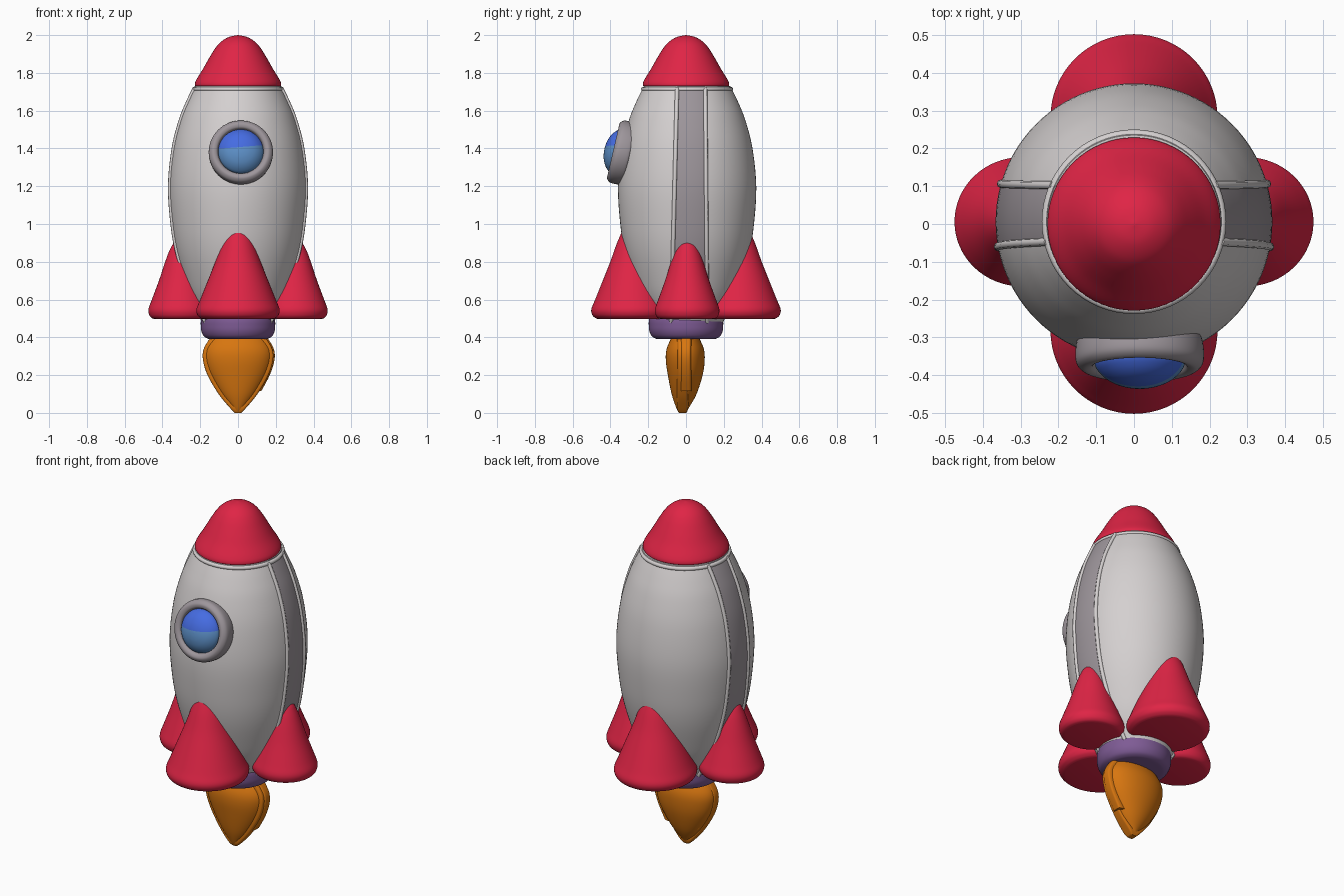
import bpy, bmesh, math
from mathutils import Matrix, Vector

if "Cube" in bpy.data.objects:
    bpy.data.objects.remove(bpy.data.objects["Cube"])


def material(name, rgb):
    m = bpy.data.materials.new(name)
    m.diffuse_color = (*rgb, 1)
    m.use_nodes = True
    m.node_tree.nodes["Principled BSDF"].inputs["Base Color"].default_value = m.diffuse_color
    return m


WHITE = material("hull_white", (0.66, 0.63, 0.63))
GREY = material("panel_grey", (0.34, 0.305, 0.33))
RED = material("red", (0.74, 0.018, 0.06))
BLUE = material("glass_blue", (0.06, 0.15, 0.76))
PALE = material("glass_pale_blue", (0.11, 0.28, 0.58))
PURPLE = material("nozzle_purple", (0.21, 0.105, 0.30))
ORANGE = material("flame_orange", (0.68, 0.18, 0.005))


def smooth_rows(rows, steps=5):
    """Catmull-Rom through rows of numbers."""
    out = []
    for i in range(len(rows) - 1):
        p = [rows[max(0, min(len(rows) - 1, i + k))] for k in (-1, 0, 1, 2)]
        for s in range(steps):
            t = s / steps
            out.append([0.5 * (2 * b + (c - a) * t + (2 * a - 5 * b + 4 * c - d) * t * t
                               + (3 * b - a - 3 * c + d) * t ** 3)
                        for a, b, c, d in zip(*p)])
    return out + [list(rows[-1])]


def loft(name, rows, mats, segs=64, power=1.0, matrix=None, steps=5, cuts=(), rule=None):
    """Stack ellipses (z, rx, ry, cx, cy) into a capped solid."""
    bm = bmesh.new()
    prev = None
    for z, rx, ry, cx, cy in (smooth_rows(rows, steps) if steps else rows):
        ring = []
        for i in range(segs):
            c, s = math.cos(math.tau * i / segs), math.sin(math.tau * i / segs)
            c = math.copysign(abs(c) ** power, c)
            s = math.copysign(abs(s) ** power, s)
            ring.append(bm.verts.new((cx + max(rx, 0) * c, cy + max(ry, 0) * s, z)))
        if prev:
            for i in range(segs):
                j = (i + 1) % segs
                bm.faces.new((prev[i], prev[j], ring[j], ring[i]))
        else:
            bm.faces.new(ring[::-1])
        prev = ring
    bm.faces.new(prev)
    bmesh.ops.remove_doubles(bm, verts=bm.verts, dist=1e-5)
    if matrix:
        bm.transform(matrix)
    for co, no in cuts:
        bmesh.ops.bisect_plane(bm, geom=bm.verts[:] + bm.edges[:] + bm.faces[:],
                               plane_co=co, plane_no=no)
    bmesh.ops.recalc_face_normals(bm, faces=bm.faces)
    if rule:
        for f in bm.faces:
            f.material_index = rule(f.calc_center_median())
    me = bpy.data.meshes.new(name)
    bm.to_mesh(me)
    bm.free()
    for m in mats:
        me.materials.append(m)
    me.polygons.foreach_set("use_smooth", [True] * len(me.polygons))
    me.set_sharp_from_angle(angle=math.radians(45))
    ob = bpy.data.objects.new(name, me)
    bpy.context.collection.objects.link(ob)
    return ob


def lathe(name, profile, mats, **kw):
    cy = kw.pop("cy", 0)
    return loft(name, [(z, r, r, 0, cy) for z, r in profile], mats, **kw)


def tube(name, pts, radius, mat, cyclic=False):
    cu = bpy.data.curves.new(name, 'CURVE')
    cu.dimensions = '3D'
    cu.bevel_depth = radius
    cu.bevel_resolution = 2
    cu.use_fill_caps = True
    sp = cu.splines.new('POLY')
    sp.points.add(len(pts) - 1)
    for p, co in zip(sp.points, pts):
        p.co = (*co, 1)
    sp.use_cyclic_u = cyclic
    sp.use_smooth = True
    cu.materials.append(mat)
    bpy.context.collection.objects.link(bpy.data.objects.new(name, cu))


# Hull with a grey panel down each side
CY = 0.006
hull = [(0.48, 0.19), (0.6, 0.25), (0.7, 0.287), (0.85, 0.33), (1.0, 0.354), (1.2, 0.366),
        (1.4, 0.346), (1.55, 0.308), (1.65, 0.268), (1.73, 0.229)]


def seam_y(z, side):
    t = (1.72 - z) / 1.0
    return -0.047 - 0.025 * t if side < 0 else 0.102 + 0.008 * t


def plane(side):
    a, b = (Vector((0, seam_y(z, side), z)) for z in (0.6, 1.7))
    return a, (b - a).cross(Vector((1, 0, 0)))


lathe("hull", hull, [WHITE, GREY], cy=CY, segs=96, cuts=[plane(-1), plane(1)],
      rule=lambda c: int(seam_y(c.z, -1) < c.y < seam_y(c.z, 1) and 0.5 < c.z < 1.725))

# Raised piping beside the panels and under the nose
for sx in (-1, 1):
    for sy in (-1, 1):
        path = []
        for z, r in smooth_rows(hull, 5):
            if z < 1.72:
                y = seam_y(z, sy)
                path.append((sx * math.sqrt(r * r - (y - CY) ** 2), y, z))
        tube("panel_piping", path, 0.011, WHITE)
tube("collar_piping", [(0.232 * math.cos(math.tau * i / 64), CY + 0.232 * math.sin(math.tau * i / 64),
                        1.714) for i in range(64)], 0.012, WHITE, True)

# Nose cap
lathe("nose_cone", [(1.728, 0.2), (1.73, 0.225), (1.745, 0.228), (1.77, 0.217), (1.82, 0.186),
                    (1.88, 0.152), (1.93, 0.121), (1.965, 0.09), (1.99, 0.048), (2.0, 0)], [RED])

# Four conical fins: front and back are larger than the sides
big = [(0.497, 0.185), (0.503, 0.2), (0.52, 0.216), (0.55, 0.22), (0.6, 0.2), (0.7, 0.16),
       (0.8, 0.12), (0.9, 0.084), (0.97, 0.052), (1.0, 0.025), (1.005, 0)]
small = [(0.497, 0.14), (0.503, 0.155), (0.52, 0.167), (0.55, 0.17), (0.6, 0.153), (0.7, 0.117),
         (0.8, 0.085), (0.86, 0.063), (0.9, 0.04), (0.92, 0)]
for s, label in ((-1, "front"), (1, "back")):
    loft(label + "_fin", [(z, r, r, 0, s * 0.281) for z, r in big], [RED])
for s, label in ((-1, "left"), (1, "right")):
    loft(label + "_fin", [(z, r * 1.04, r, s * 0.297, 0.006) for z, r in small], [RED])

# Nozzle
lathe("nozzle", [(0.39, 0.14), (0.393, 0.16), (0.405, 0.18), (0.43, 0.193), (0.46, 0.197),
                 (0.5, 0.194), (0.56, 0.17)], [PURPLE])

# Flame with a flat seam band round its edge
flame = [(0.003, 0.012, 0.02, -0.02), (0.03, 0.038, 0.035, -0.018), (0.1, 0.096, 0.066, -0.01),
         (0.2, 0.155, 0.092, -0.004), (0.28, 0.18, 0.103, -0.004), (0.34, 0.177, 0.098, -0.004),
         (0.4, 0.142, 0.072, -0.004), (0.42, 0.12, 0.06, -0.004)]
loft("flame", [(z, rx, ry, 0, cy) for z, rx, ry, cy in flame], [ORANGE])
loft("flame_band", [(z - 0.003, rx + 0.005, min(ry, 0.03), 0, -0.018) for z, rx, ry, cy in flame],
     [ORANGE], power=0.3)
loft("flame_flap", [(z, rx, 0.03, 0.011, 0) for z, rx in
                    ((0.115, 0.112), (0.2, 0.157), (0.28, 0.182), (0.34, 0.178), (0.4, 0.143))],
     [ORANGE], power=0.3)

# Porthole, tilted to follow the hull
tilt = Matrix.Translation((0.015, -0.383, 1.388)) @ Matrix.Rotation(math.radians(77), 4, 'X')
lathe("porthole_ring", [(-0.09, 0.15), (-0.085, 0.163), (-0.06, 0.169), (-0.03, 0.17), (-0.012, 0.165),
                        (0.0, 0.152), (0.002, 0.14), (-0.004, 0.126), (-0.02, 0.118), (-0.03, 0.10)],
      [GREY], matrix=tilt, steps=3)
lathe("porthole_glass", [(-0.04, 0.12), (-0.01, 0.118), (0.012, 0.103), (0.03, 0.08),
                         (0.042, 0.052), (0.048, 0.025), (0.05, 0)],
      [PALE, BLUE], matrix=tilt, cuts=[((0.015, 0, 1.408), (-0.08, 0, 1))],
      rule=lambda c: int(c.z - 1.408 > 0.08 * (c.x - 0.015)))
